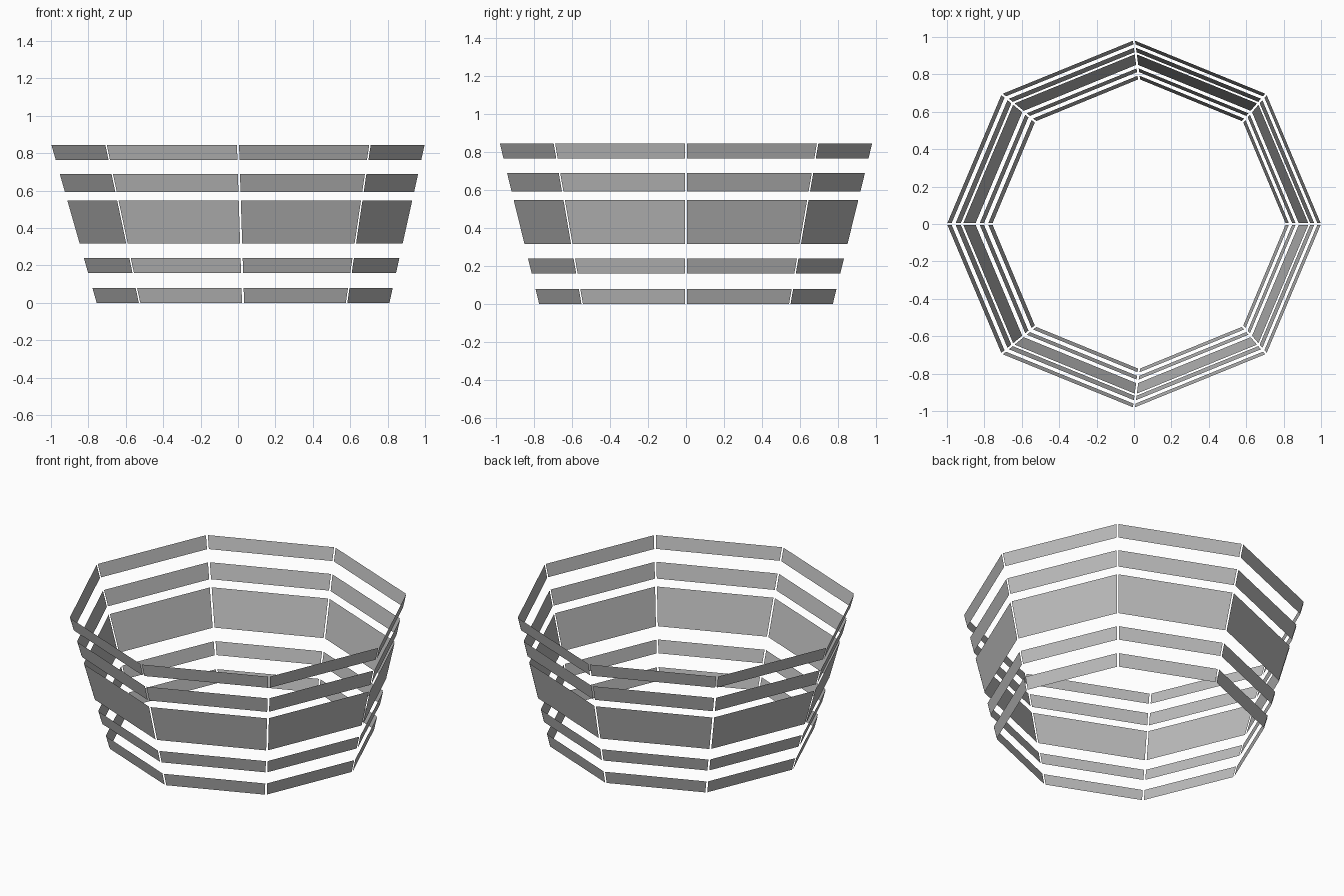
import bpy
import bmesh
from math import cos, sin, pi
from mathutils import Vector

cube = bpy.data.objects.get("Cube")
if cube:
    bpy.data.objects.remove(cube, do_unlink=True)

SIDES = 8
HEIGHT = 0.845
GAP = 0.006

grey = bpy.data.materials.new("plain grey")
grey.use_nodes = True
colour = (0.5, 0.5, 0.5, 1)
grey.diffuse_color = colour
grey.node_tree.nodes["Principled BSDF"].inputs["Base Color"].default_value = colour


def corner(i, z):
    """Corner of the flared eight-sided wall, leaning slightly at its foot."""
    t = z / HEIGHT
    a = 2 * pi * i / SIDES
    return Vector((0.027 * (1 - t) + (0.785 + 0.215 * t) * cos(a),
                   (0.775 + 0.207 * t) * sin(a), z))


def band(name, low, high):
    """Ring of separate flat panels with narrow gaps at the corners."""
    bm = bmesh.new()
    for i in range(SIDES):
        quad = []
        for z, ends in ((low, (i, i + 1)), (high, (i + 1, i))):
            a, b = (corner(e, z) for e in ends)
            step = (b - a).normalized() * GAP
            quad += [a + step, b - step]
        bm.faces.new([bm.verts.new(p) for p in quad])
    mesh = bpy.data.meshes.new(name)
    bm.to_mesh(mesh)
    bm.free()
    mesh.materials.append(grey)
    bpy.context.collection.objects.link(bpy.data.objects.new(name, mesh))


# Five bands from the foot to the rim
band("bottom_band", 0.0, 0.08)
band("lower_band", 0.16, 0.24)
band("wide_middle_band", 0.317, 0.547)
band("upper_band", 0.593, 0.69)
band("rim_band", 0.765, HEIGHT)
